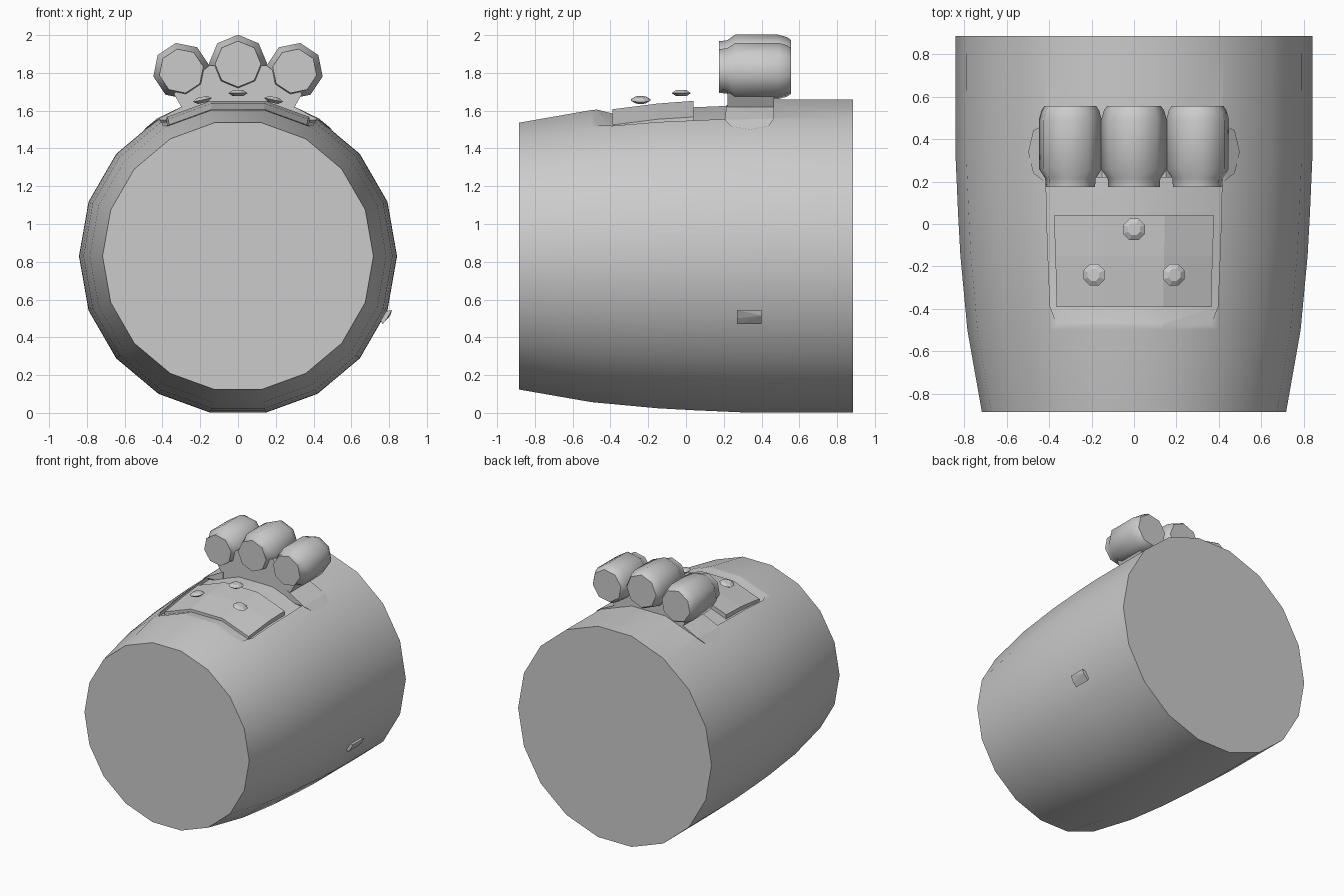
import bpy, bmesh
from math import sin, cos, pi, radians
from mathutils import Matrix, Vector

if "Cube" in bpy.data.objects:
    bpy.data.objects.remove(bpy.data.objects["Cube"])

CZ = 0.83                       # barrel axis height
PROFILE = [(-.885, .717), (-.5, .785), (-.15, .818), (.05, .829), (.3, .84), (.885, .842)]


def lerp(table, v):
    for (a, p), (b, q) in zip(table, table[1:]):
        if v <= b:
            return p + (q - p) * (v - a) / (b - a)
    return table[-1][1]


def surf(x, y):
    """Height of the 18-sided barrel's upper surface."""
    r = lerp(PROFILE, y)
    pts = [(sin(radians(a)) * r, cos(radians(a)) * r) for a in (-10, 10, 30, 50, 70)]
    return CZ + lerp(pts, abs(x))


def finish(name, bm, angle=30):
    bmesh.ops.recalc_face_normals(bm, faces=bm.faces[:])
    me = bpy.data.meshes.new(name)
    bm.to_mesh(me)
    bm.free()
    ob = bpy.data.objects.new(name, me)
    bpy.context.collection.objects.link(ob)
    if angle:
        smooth(ob, angle)
    return ob


def smooth(ob, angle):
    bpy.ops.object.select_all(action='DESELECT')
    ob.select_set(True)
    bpy.context.view_layer.objects.active = ob
    bpy.ops.object.shade_smooth_by_angle(angle=radians(angle))


def loft(bm, rings):
    """Skin closed rings of points and cap both ends."""
    rings = [[bm.verts.new(p) for p in ring] for ring in rings]
    n = len(rings[0])
    for a, b in zip(rings, rings[1:]):
        for i in range(n):
            j = (i + 1) % n
            bm.faces.new((a[i], a[j], b[j], b[i]))
    bm.faces.new(rings[0])
    bm.faces.new(rings[-1])


def lathe(name, profile, sides, matrix, phase=0.0, angle=30):
    """Revolve (height, radius) pairs about local z."""
    bm = bmesh.new()
    loft(bm, [[(r * cos(phase + 2 * pi * i / sides), r * sin(phase + 2 * pi * i / sides), h)
               for i in range(sides)] for h, r in profile])
    bm.transform(matrix)
    return finish(name, bm, angle)


def strip(name, rows, angle=0):
    """Slab following the barrel's top facets; rows are (y, half width, low, high)."""
    bm = bmesh.new()
    rings = []
    for y, w, lo, hi in rows:
        e = lerp(PROFILE, y) * sin(radians(10))
        xs = (-w, -e, e, w)
        rings.append([(x, y, surf(x, y) + lo) for x in xs]
                     + [(x, y, surf(x, y) + hi) for x in reversed(xs)])
    loft(bm, rings)
    return finish(name, bm, angle)


def hull(name, pts):
    bm = bmesh.new()
    for p in pts:
        bm.verts.new(p)
    bmesh.ops.convex_hull(bm, input=bm.verts[:])
    return finish(name, bm, 0)


ALONG_Y = Matrix.Rotation(-pi / 2, 4, 'X')   # local z -> +y

# barrel body with a shallow recess on top
body = lathe("barrel_body", PROFILE, 18, Matrix.Translation((0, 0, CZ)) @ ALONG_Y, 0, 0)
cutter = strip("recess_cutter", [(-.48, .36, .003, .2), (-.39, .395, -.028, .2),
                                 (-.15, .405, -.028, .2), (.05, .412, -.028, .2),
                                 (.32, .416, -.028, .2)])
mod = body.modifiers.new("recess", 'BOOLEAN')
mod.object = cutter
mod.solver = 'EXACT'
bpy.context.view_layer.objects.active = body
bpy.ops.object.modifier_apply(modifier="recess")
smooth(body, 30)
bpy.data.objects.remove(cutter)

# cover plate set in the recess
strip("cover_plate", [(-.39, .365, -.04, -.006), (-.15, .37, -.04, .002),
                      (.04, .378, -.04, .006)])

# lens-shaped studs above the plate
for i, (x, y, z, tilt) in enumerate([(0, -.025, 1.693, 0), (-.188, -.24, 1.657, -12),
                                     (.188, -.24, 1.657, 12)]):
    m = Matrix.Translation((x, y, z)) @ Matrix.Rotation(radians(tilt), 4, 'Y')
    lathe(f"stud_{i + 1}", [(-.016, .03), (0, .055), (.016, .03)], 8, m, pi / 8, 20)

# bracket carrying the three cylinders
half = [(.28, 1.56), (.3, 1.62), (.34, 1.69), (.15, 1.84)]
outline = half + [(-x, z) for x, z in reversed(half)]
bm = bmesh.new()
loft(bm, [[(x, y, z) for x, z in outline] for y in (.22, .465)])
finish("bracket", bm, 0)

# bracket feet, spreading over the barrel's shoulders
for s, side in ((1, "right"), (-1, "left")):
    pts = [(s * x, y, surf(x, y) + .008) for x, y in
           ((.43, .465), (.475, .44), (.498, .34), (.475, .24), (.43, .205))]
    pts += [(s * .28, y, z) for y in (.215, .465) for z in (1.55, 1.63)]
    hull(f"bracket_foot_{side}", pts)

# cluster of three octagonal cylinders
TUBE = [(.175, .122), (.215, .124), (.26, .155), (.49, .155), (.535, .142), (.555, .128)]
for name, x, z, k, roll in (("middle", 0, 1.847, 1, 0), ("left", -.3, 1.81, .975, 11),
                            ("right", .3, 1.81, .975, -11)):
    m = Matrix.Translation((x, 0, z)) @ ALONG_Y
    lathe(f"cylinder_{name}", [(h, r * k) for h, r in TUBE], 8, m, radians(-roll), 46)

# small nub low on the right flank
hull("side_nub", [(.815, .27, .545), (.815, .40, .545), (.806, .40, .515), (.79, .27, .5),
                  (.765, .27, .47), (.765, .40, .47), (.74, .27, .53), (.74, .40, .53)])
